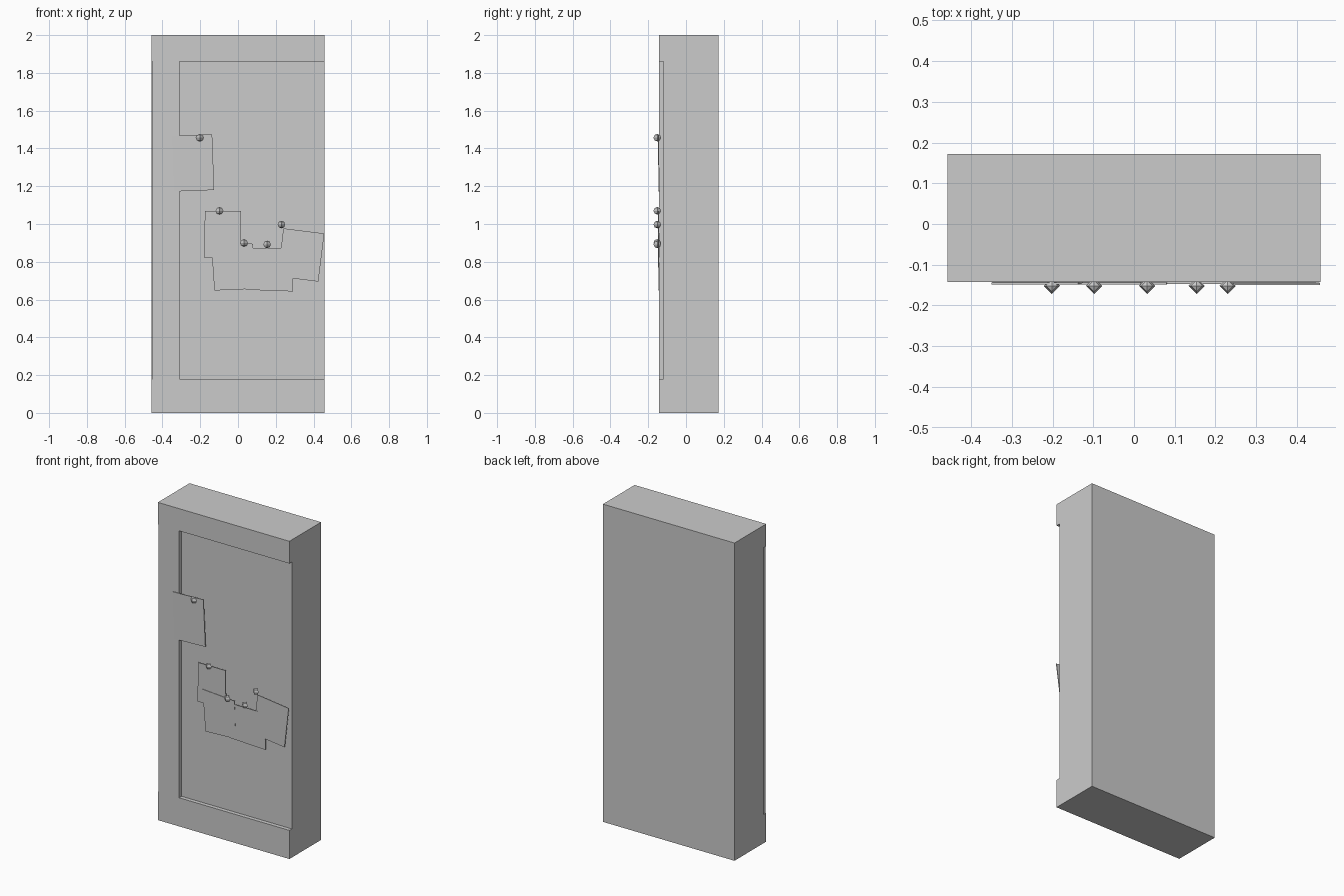
import bpy, bmesh

if "Cube" in bpy.data.objects:
    bpy.data.objects.remove(bpy.data.objects["Cube"])

BACK, FRONT, PANEL = 0.172, -0.143, -0.118
HALF = 0.458
LOW, HIGH = 0.18, 1.86


def mesh_object(name, bm):
    bmesh.ops.recalc_face_normals(bm, faces=bm.faces)
    mesh = bpy.data.meshes.new(name)
    bm.to_mesh(mesh)
    bm.free()
    ob = bpy.data.objects.new(name, mesh)
    bpy.context.collection.objects.link(ob)
    return ob


def box(name, x0, x1, y0, y1, z0, z1):
    bm = bmesh.new()
    bmesh.ops.create_cube(bm, size=1)
    for v in bm.verts:
        v.co = ((x0, x1)[v.co.x > 0], (y0, y1)[v.co.y > 0], (z0, z1)[v.co.z > 0])
    return mesh_object(name, bm)


def cut(target, cutter):
    mod = target.modifiers.new("cut", 'BOOLEAN')
    mod.operation = 'DIFFERENCE'
    mod.solver = 'EXACT'
    mod.object = cutter
    cutter.hide_render = True
    cutter.hide_set(True)
    cutter.display_type = 'WIRE'
    bpy.context.view_layer.objects.active = target
    bpy.ops.object.modifier_apply(modifier=mod.name)
    bpy.data.objects.remove(cutter)


def paper(name, corners, top_y):
    # thin sheet, top edge slightly further forward than the bottom edge
    thick = 0.005
    bm = bmesh.new()
    ys = (top_y, top_y, top_y + 0.004, top_y + 0.004)
    front = [bm.verts.new((x, y, z)) for (x, z), y in zip(corners, ys)]
    back = [bm.verts.new((x, y + thick, z)) for (x, z), y in zip(corners, ys)]
    bm.faces.new(front)
    bm.faces.new(back[::-1])
    for i in range(4):
        j = (i + 1) % 4
        bm.faces.new((front[i], back[i], back[j], front[j]))
    return mesh_object(name, bm)


def pin(name, x, z):
    bpy.ops.mesh.primitive_uv_sphere_add(segments=4, ring_count=4, radius=0.02,
                                         location=(x, -0.152, z))
    bpy.context.object.name = name


# board body with the recessed panel open to the right side
board = box("board", -HALF, HALF, FRONT, BACK, 0, 2)
cut(board, box("panel_cutter", -0.31, 0.6, -0.3, PANEL, LOW, HIGH))
# shallow step along the outer face of the left stile
cut(board, box("stile_cutter", -0.6, -HALF + 0.005, -0.3, PANEL, LOW, HIGH))

# sheets: corners run top left, top right, bottom right, bottom left
sheets = [
    ("upper_sheet", [(-0.35, 1.468), (-0.137, 1.475), (-0.126, 1.18), (-0.34, 1.172)], -0.149),
    ("left_sheet", [(-0.175, 1.07), (0.017, 1.07), (0.017, 0.822), (-0.18, 0.822)], -0.1485),
    ("middle_sheet", [(-0.143, 0.91), (0.08, 0.895), (0.085, 0.657), (-0.125, 0.648)], -0.149),
    ("lower_sheet", [(0.04, 0.873), (0.29, 0.873), (0.292, 0.643), (0.04, 0.652)], -0.148),
    ("right_sheet", [(0.24, 0.977), (0.457, 0.95), (0.425, 0.695), (0.21, 0.722)], -0.1495),
]
for name, corners, y in sheets:
    paper(name, corners, y)

# push pins
for i, (x, z) in enumerate([(-0.202, 1.457), (-0.098, 1.07), (0.032, 0.9),
                            (0.154, 0.892), (0.23, 0.997)]):
    pin("pin_%d" % (i + 1), x, z)
